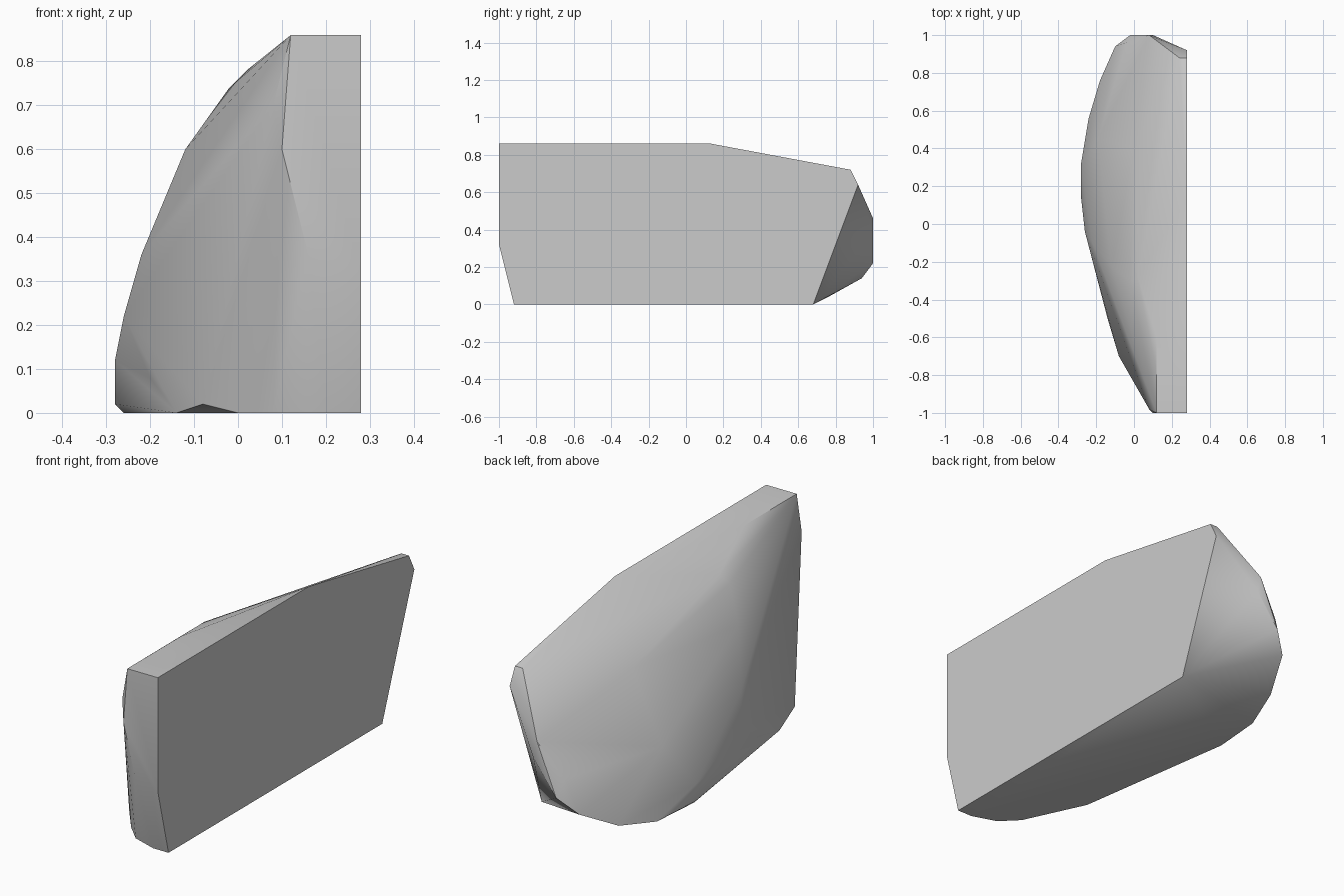
import bpy
import bmesh
import math

# Remove the default object
default_cube = bpy.data.objects.get("Cube")
if default_cube:
    bpy.data.objects.remove(default_cube, do_unlink=True)


def make_material(name, value):
    """Plain grey material shown in viewport and render."""
    material = bpy.data.materials.new(name)
    material.use_nodes = True
    colour = (value, value, value, 1.0)
    material.diffuse_color = colour
    shader = next(n for n in material.node_tree.nodes if n.type == "BSDF_PRINCIPLED")
    shader.inputs["Base Color"].default_value = colour
    return material


def hull_object(name, points, material):
    """Wrap the contour points in one faceted stone skin."""
    mesh = bpy.data.meshes.new(name)
    bm = bmesh.new()
    for point in points:
        bm.verts.new(point)
    result = bmesh.ops.convex_hull(bm, input=bm.verts[:])
    loose = set(result["geom_interior"]) | set(result["geom_unused"])
    loose_verts = [g for g in loose if isinstance(g, bmesh.types.BMVert) and g.is_valid]
    bmesh.ops.delete(bm, geom=loose_verts, context="VERTS")
    # Merge the coplanar triangles of the cut faces
    bmesh.ops.dissolve_limit(bm, angle_limit=math.radians(1),
                             verts=bm.verts[:], edges=bm.edges[:])
    bmesh.ops.recalc_face_normals(bm, faces=bm.faces[:])
    bm.to_mesh(mesh)
    bm.free()
    mesh.materials.append(material)
    stone = bpy.data.objects.new(name, mesh)
    bpy.context.collection.objects.link(stone)
    return stone


# Flat cut side: outline in y and z at one x
cut_x = 0.28
cut_outline = [(-1, .86), (.13, .86), (.88, .72), (.92, .64),
               (.68, 0), (-.92, 0), (-1, .32)]
cut_side = [(cut_x, y, z) for y, z in cut_outline]

# Bottom edge: outline in x and y on the ground
ground_outline = [(.2, -.92), (.08, -.88), (0, -.8), (-.14, -.5),
                  (-.26, .31), (-.24, .56)]
ground_edge = [(x, y, 0) for x, y in ground_outline]

# Front end and the top strip behind it
front_end = [(.12, -1, .86), (.12, -.6, .86), (.08, -.98, .7),
             (.1, -1, .6), (.16, -1, .36), (-.08, -.7, .02)]

# Rounded shoulder running from the top down to the belly
shoulder = [(.02, -.28, .78), (-.02, -.3, .74), (-.06, -.25, .68),
            (-.12, -.22, .6), (-.22, -.1, .36), (-.26, -.04, .22),
            (-.2, -.26, .08), (-.28, .14, .12), (-.28, .32, .02),
            (-.28, .32, .1), (-.19, .45, .3), (0, .4, .6)]

# Chipped back end
back_end = [(-.18, .76, .04), (-.1, .94, .14), (-.02, 1, .22),
            (.1, 1, .38), (.08, 1, .46), (-.04, .96, .3), (.24, .88, .72)]

stone_grey = make_material("stone grey", 0.6)
rock = hull_object("rock_slab",
                   cut_side + ground_edge + front_end + shoulder + back_end,
                   stone_grey)

# Soft shading on the bulge, crisp edges around the cuts
bpy.ops.object.select_all(action="DESELECT")
rock.select_set(True)
bpy.context.view_layer.objects.active = rock
bpy.ops.object.shade_smooth_by_angle(angle=math.radians(35))
